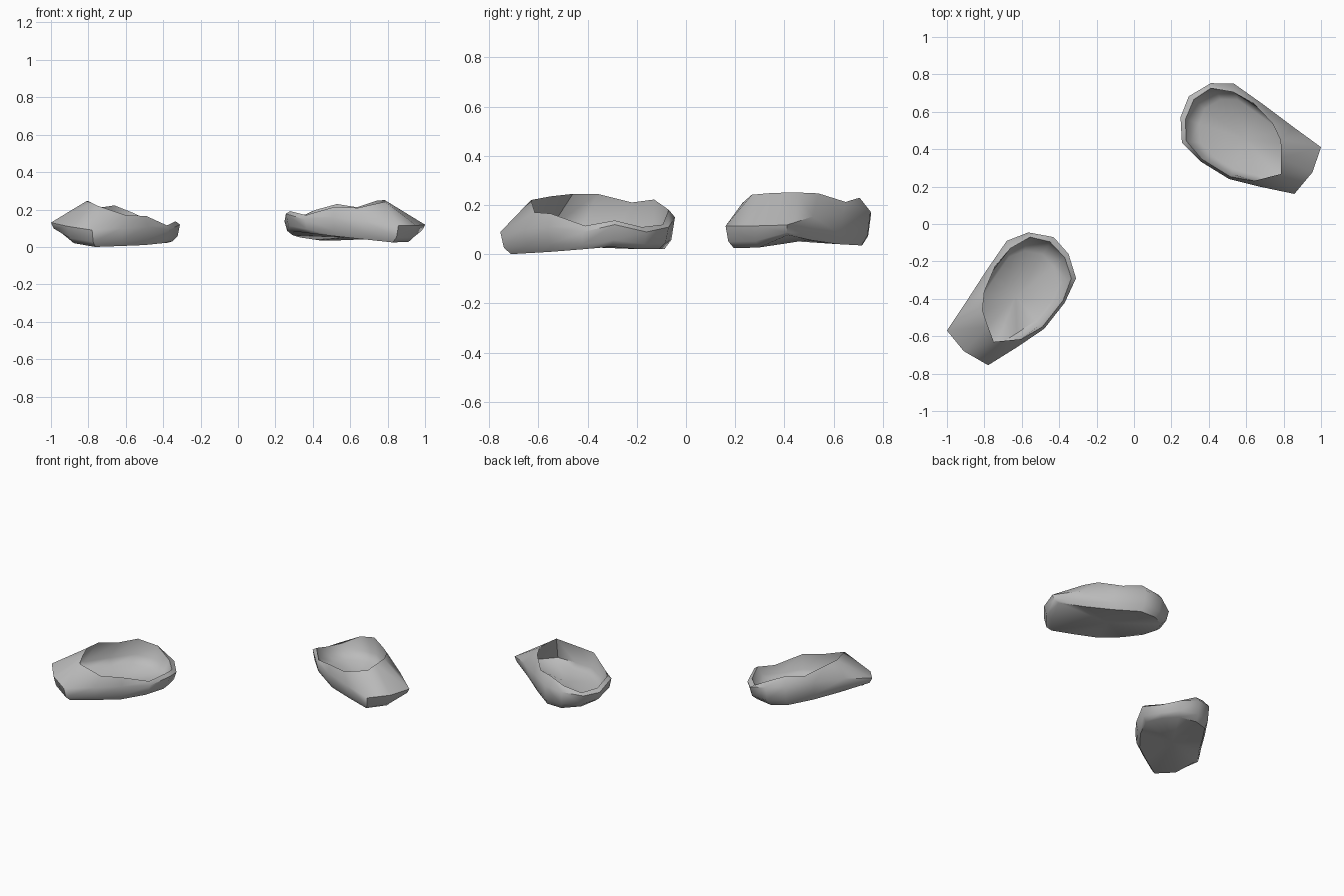
import bpy
import bmesh
from math import radians
from mathutils import Matrix, Vector

default_cube = bpy.data.objects.get("Cube")
if default_cube:
    bpy.data.objects.remove(default_cube, do_unlink=True)

# One plain grey material for both shoes
grey = bpy.data.materials.new("plain grey")
grey.use_nodes = True
grey.diffuse_color = (0.5, 0.5, 0.5, 1)
grey.node_tree.nodes["Principled BSDF"].inputs["Base Color"].default_value = grey.diffuse_color

# Stations around the shoe: widest outline, rim of the opening, sole height
STATIONS = [
    ((-1, -.57, .13), (-.81, -.46, .245), .085),      # outer toe corner
    ((-.91, -.68, .11), (-.78, -.55, .235), .02),     # toe front
    ((-.78, -.755, .09), (-.75, -.63, .22), .0),      # inner toe corner
    ((-.62, -.655, .1), (-.6, -.615, .17), .005),
    ((-.48, -.56, .11), (-.49, -.55, .165), .01),
    ((-.37, -.42, .09), (-.38, -.41, .115), .02),
    ((-.31, -.29, .12), (-.335, -.29, .137), .03),    # heel
    ((-.35, -.16, .09), (-.37, -.18, .11), .02),
    ((-.43, -.07, .11), (-.45, -.095, .12), .02),
    ((-.565, -.045, .15), (-.555, -.07, .18), .02),
    ((-.68, -.09, .17), (-.66, -.13, .222), .03),
    ((-.79, -.25, .17), (-.74, -.22, .21), .04),      # high side
    ((-.9, -.42, .16), (-.8, -.36, .245), .06),
]
CENTRE = Vector((-.64, -.4, 0))


def inset_ring(amount, height):
    """Outline pulled toward the centre; height blends sole (0) to outline (1)."""
    ring = []
    for outline, rim, sole in STATIONS:
        point = Vector(outline).lerp(CENTRE, amount)
        point.z = sole + (outline[2] - sole) * height
        ring.append(point)
    return ring


def build_shoe(name, placement):
    bm = bmesh.new()
    rings = [
        inset_ring(.12, 0),                              # sole edge
        inset_ring(.04, .3),                             # rounded lower wall
        [Vector(outline) for outline, rim, sole in STATIONS],
        [Vector(rim) for outline, rim, sole in STATIONS],
        inset_ring(.14, .6),                             # lining
        inset_ring(.28, .25),                            # inner floor edge
    ]
    loops = [[bm.verts.new(p) for p in ring] for ring in rings]
    count = len(STATIONS)
    for lower, upper in zip(loops, loops[1:]):
        for i in range(count):
            j = (i + 1) % count
            bm.faces.new((lower[i], lower[j], upper[j], upper[i]))
    # Close the sole and the inner floor with shallow fans
    for loop in (loops[0], loops[-1]):
        middle = sum((v.co for v in loop), Vector()) / count
        hub = bm.verts.new(middle)
        for i in range(count):
            bm.faces.new((loop[i], loop[(i + 1) % count], hub))
    bm.transform(placement)
    bmesh.ops.recalc_face_normals(bm, faces=bm.faces[:])
    mesh = bpy.data.meshes.new(name)
    bm.to_mesh(mesh)
    bm.free()
    mesh.materials.append(grey)
    shoe = bpy.data.objects.new(name, mesh)
    bpy.context.collection.objects.link(shoe)
    bpy.ops.object.select_all(action='DESELECT')
    shoe.select_set(True)
    bpy.context.view_layer.objects.active = shoe
    bpy.ops.object.shade_smooth_by_angle(angle=radians(50))
    return shoe


# The second shoe is mirrored, slightly tipped, turned and moved away
mirror = Matrix.Scale(-1, 4, Vector((1, 0, 0)))
tip = Matrix.Identity(4)
tip[2][0], tip[2][1], tip[2][3] = -.12, -.05, .08
turn = Matrix.Rotation(radians(20.2), 4, 'Z')
move = Matrix.Translation((-.135, .6, 0))

build_shoe("right_shoe", Matrix.Identity(4))
build_shoe("left_shoe", move @ turn @ tip @ mirror)
